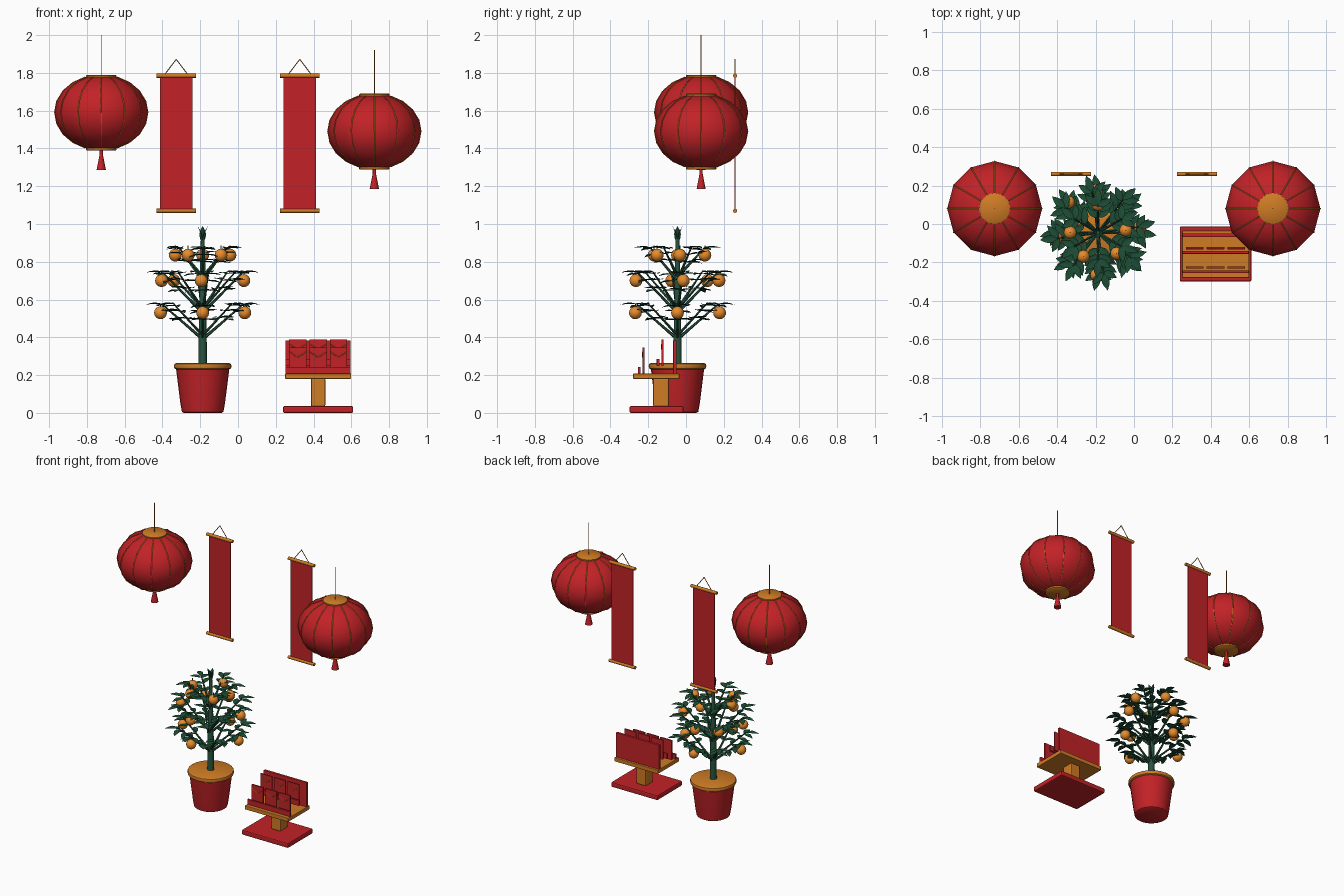
import bpy, bmesh, math, random
from math import cos, sin, pi, radians
from mathutils import Vector, Matrix

random.seed(4)
if "Cube" in bpy.data.objects:
    bpy.data.objects.remove(bpy.data.objects["Cube"])


def material(name, rgb):
    m = bpy.data.materials.new(name)
    m.use_nodes = True
    m.diffuse_color = (*rgb, 1)
    m.node_tree.nodes["Principled BSDF"].inputs["Base Color"].default_value = (*rgb, 1)
    return m


RED = material("red", (0.54, 0.016, 0.02))
GOLD = material("gold", (0.62, 0.2, 0.018))
ORANGE = material("fruit orange", (0.8, 0.26, 0.025))
GREEN = material("leaf green", (0.012, 0.075, 0.035))
BARK = material("stem green", (0.022, 0.09, 0.05))


def finish(name, bm, mat, smooth=None, loc=(0, 0, 0)):
    mesh = bpy.data.meshes.new(name)
    bm.to_mesh(mesh)
    bm.free()
    ob = bpy.data.objects.new(name, mesh)
    bpy.context.collection.objects.link(ob)
    ob.location = loc
    mesh.materials.append(mat)
    if smooth:
        bpy.ops.object.select_all(action="DESELECT")
        ob.select_set(True)
        bpy.context.view_layer.objects.active = ob
        bpy.ops.object.shade_smooth_by_angle(angle=radians(smooth))
    return ob


def add_lathe(bm, profile, sides):
    """Revolve (radius, z) points around z and close both ends."""
    rings = [[bm.verts.new((r * cos(2 * pi * i / sides), r * sin(2 * pi * i / sides), z))
              for i in range(sides)] for r, z in profile]
    for a, b in zip(rings, rings[1:]):
        for i in range(sides):
            j = (i + 1) % sides
            bm.faces.new((a[i], a[j], b[j], b[i]))
    bm.faces.new(rings[0][::-1])
    bm.faces.new(rings[-1])


def lathe(name, profile, sides, mat, loc, smooth=40):
    bm = bmesh.new()
    add_lathe(bm, profile, sides)
    return finish(name, bm, mat, smooth, loc)


def add_rod(bm, a, b, r1, r2=None, sides=8):
    a, b = Vector(a), Vector(b)
    d = b - a
    m = Matrix.Translation((a + b) / 2) @ d.to_track_quat("Z", "Y").to_matrix().to_4x4()
    bmesh.ops.create_cone(bm, cap_ends=True, segments=sides, radius1=r1,
                          radius2=r1 if r2 is None else r2, depth=d.length, matrix=m)


def rods(name, pairs, r, mat, sides=8):
    bm = bmesh.new()
    for a, b in pairs:
        add_rod(bm, a, b, r, sides=sides)
    return finish(name, bm, mat, 50)


def box(name, x, y, z, mat, bevel=0):
    """Box from (min, max) ranges."""
    bm = bmesh.new()
    size = [q[1] - q[0] for q in (x, y, z)]
    mid = [sum(q) / 2 for q in (x, y, z)]
    bmesh.ops.create_cube(bm, size=1, matrix=Matrix.Translation(mid) @ Matrix.Diagonal((*size, 1)))
    ob = finish(name, bm, mat)
    if bevel:
        mod = ob.modifiers.new("bevel", "BEVEL")
        mod.width, mod.segments = bevel, 2
    return ob


# Lanterns: faceted globe, ribs, caps, cord and tassel
def lantern(side, x, z, cord_top):
    loc = (x, 0.08, z)
    angles = [radians(-70 + 140 * i / 8) for i in range(9)]
    globe = [(0.247 * cos(t), 0.2 * sin(t)) for t in angles]
    lathe(side + "_lantern_globe", globe, 12, RED, loc)
    bm = bmesh.new()
    for k in range(12):
        c, s = cos(k * pi / 6), sin(k * pi / 6)
        pts = [(r * c, r * s, h) for r, h in globe]
        for a, b in zip(pts, pts[1:]):
            add_rod(bm, a, b, 0.0028, sides=5)
    finish(side + "_lantern_ribs", bm, GOLD, None, loc)
    for part, h in (("top", 0.188), ("bottom", -0.19)):
        lathe(f"{side}_lantern_{part}_cap", [(0.076, h - 0.012), (0.081, h - 0.008),
              (0.081, h + 0.008), (0.076, h + 0.012)], 24, GOLD, loc)
    rods(side + "_lantern_cord", [((x, 0.08, z + 0.19), (x, 0.08, cord_top))], 0.0025, GOLD)
    lathe(side + "_lantern_tassel", [(0.025, -0.305), (0.009, -0.225), (0.009, -0.2)], 10, RED, loc)


lantern("right", -0.724, 1.59, 2.0)
lantern("left", 0.722, 1.49, 1.92)

# Hanging banners with rods and a triangular cord
for side, x in (("right", -0.327), ("left", 0.327)):
    y, top, low = 0.26, 1.785, 1.07
    box(side + "_banner_cloth", (x - 0.086, x + 0.086), (y - 0.003, y + 0.003), (low, top), RED)
    rods(side + "_banner_rods", [((x - 0.104, y, h), (x + 0.104, y, h)) for h in (low, top)],
         0.011, GOLD, 12)
    rods(side + "_banner_cord", [((x + s * 0.066, y, top), (x, y, 1.872)) for s in (-1, 1)],
         0.0025, GOLD)

# Plant pot with gold rim and filling
PX, PY = -0.187, -0.045
POT = (PX, PY, 0)
lathe("pot_body", [(0.1, 0), (0.11, 0.006), (0.118, 0.05), (0.142, 0.24)], 24, RED, POT)
lathe("pot_rim", [(0.14, 0.23), (0.15, 0.236), (0.153, 0.248), (0.15, 0.259), (0.14, 0.264)],
      24, GOLD, POT)
lathe("trunk", [(0.023, 0.26), (0.02, 0.5), (0.015, 0.75), (0.009, 0.95)], 10, BARK, POT)

branches, leaves, fruit = bmesh.new(), bmesh.new(), bmesh.new()


def add_leaf(base, direction, length, width):
    """Pointed leaf, folded along its midrib and drooping at the tip."""
    d = Vector(direction).normalized()
    side = d.cross(Vector((0, 0, 1)))
    side = side.normalized() if side.length > 0.01 else Vector((1, 0, 0))
    up = side.cross(d)
    base = Vector(base)
    mid, left, right = [], [], []
    for t, w in ((0, 0.08), (0.25, 0.8), (0.5, 1), (0.75, 0.65), (1, 0.02)):
        c = base + d * length * t - up * length * 0.15 * t * t
        off = side * width * w / 2
        mid.append(leaves.verts.new(c))
        left.append(leaves.verts.new(c - off + up * width * w * 0.17))
        right.append(leaves.verts.new(c + off + up * width * w * 0.17))
    for i in range(4):
        leaves.faces.new((mid[i], mid[i + 1], left[i + 1], left[i]))
        leaves.faces.new((right[i], right[i + 1], mid[i + 1], mid[i]))


# Three tiers of branches: foot height, tip height, reach, count, turn
TIERS = ((0.39, 0.575, 0.215, 8, 0), (0.53, 0.745, 0.215, 8, 8), (0.7, 0.875, 0.145, 6, 30))
for foot, tip_z, reach, count, turn in TIERS:
    for k in range(count):
        a = radians(turn) + 2 * pi * k / count
        out = Vector((cos(a), sin(a), 0))
        across = Vector((-sin(a), cos(a), 0))
        start = Vector((0, 0, foot + 0.02 * (k % 2)))
        tip = out * reach + Vector((0, 0, tip_z))
        add_rod(branches, start, tip, 0.009, 0.004, 6)
        add_leaf(tip, out + across * random.uniform(-0.3, 0.3) + Vector((0, 0, 0.12)), 0.088, 0.042)
        for t in (0.55, 0.78, 0.95):
            p = start.lerp(tip, t)
            for s in (-1, 1):
                way = out * random.uniform(0.5, 0.9) + across * s + Vector((0, 0, random.uniform(0, 0.35)))
                add_leaf(p, way, random.uniform(0.075, 0.095), 0.04)

# Fruit hung under the branch ends: tier height, reach, angles
for z, reach, angles in ((0.53, 0.223, (0, 90, 180, 270)),
                         (0.7, 0.22, (8, 92, 134, 188, 268)),
                         (0.835, 0.145, (5, 90, 180, 238, 312))):
    for a in angles:
        c = Vector((reach * cos(radians(a)), reach * sin(radians(a)), z))
        bmesh.ops.create_uvsphere(fruit, u_segments=12, v_segments=8, radius=0.034,
                                  matrix=Matrix.Translation(c))
        add_rod(branches, c + Vector((0, 0, 0.028)), c + Vector((0, 0, 0.05)), 0.003, sides=5)

# Upright shoot at the crown
for k in range(4):
    a = k * pi / 2
    add_leaf((0, 0, 0.9), (0.15 * cos(a), 0.15 * sin(a), 1), 0.092, 0.036)
finish("branches", branches, BARK, 50, POT)
finish("leaves", leaves, GREEN, 60, POT)
finish("oranges", fruit, ORANGE, 60, POT)

# Display stand: base, post, shelf and back panel
SX = 0.424
box("stand_base", (SX - 0.186, SX + 0.186), (-0.299, -0.013), (0, 0.036), RED, 0.008)
box("stand_post", (SX - 0.038, SX + 0.038), (-0.175, -0.09), (0.034, 0.185), GOLD, 0.008)
box("stand_shelf", (SX - 0.174, SX + 0.174), (-0.28, -0.035), (0.18, 0.208), GOLD, 0.003)
box("stand_back_panel", (SX - 0.172, SX + 0.172), (-0.068, -0.05), (0.206, 0.383), RED, 0.002)

# Two rows of envelopes behind rails, each with a gold flap edge
for row, y, low, top in (("front", -0.225, 0.206, 0.347), ("rear", -0.125, 0.248, 0.388)):
    box(row + "_rail", (SX - 0.172, SX + 0.172), (y - 0.03, y - 0.016), (low, low + 0.038), RED, 0.002)
    flaps = []
    for k in (-1, 0, 1):
        x = SX + k * 0.108
        box(f"{row}_envelope_{k + 2}", (x - 0.046, x + 0.046), (y - 0.005, y + 0.005), (low, top), RED)
        for s in (-1, 1):
            flaps.append(((x + s * 0.044, y - 0.005, top - 0.024), (x, y - 0.005, top - 0.052)))
    rods(row + "_envelope_flaps", flaps, 0.0022, GOLD, 6)
